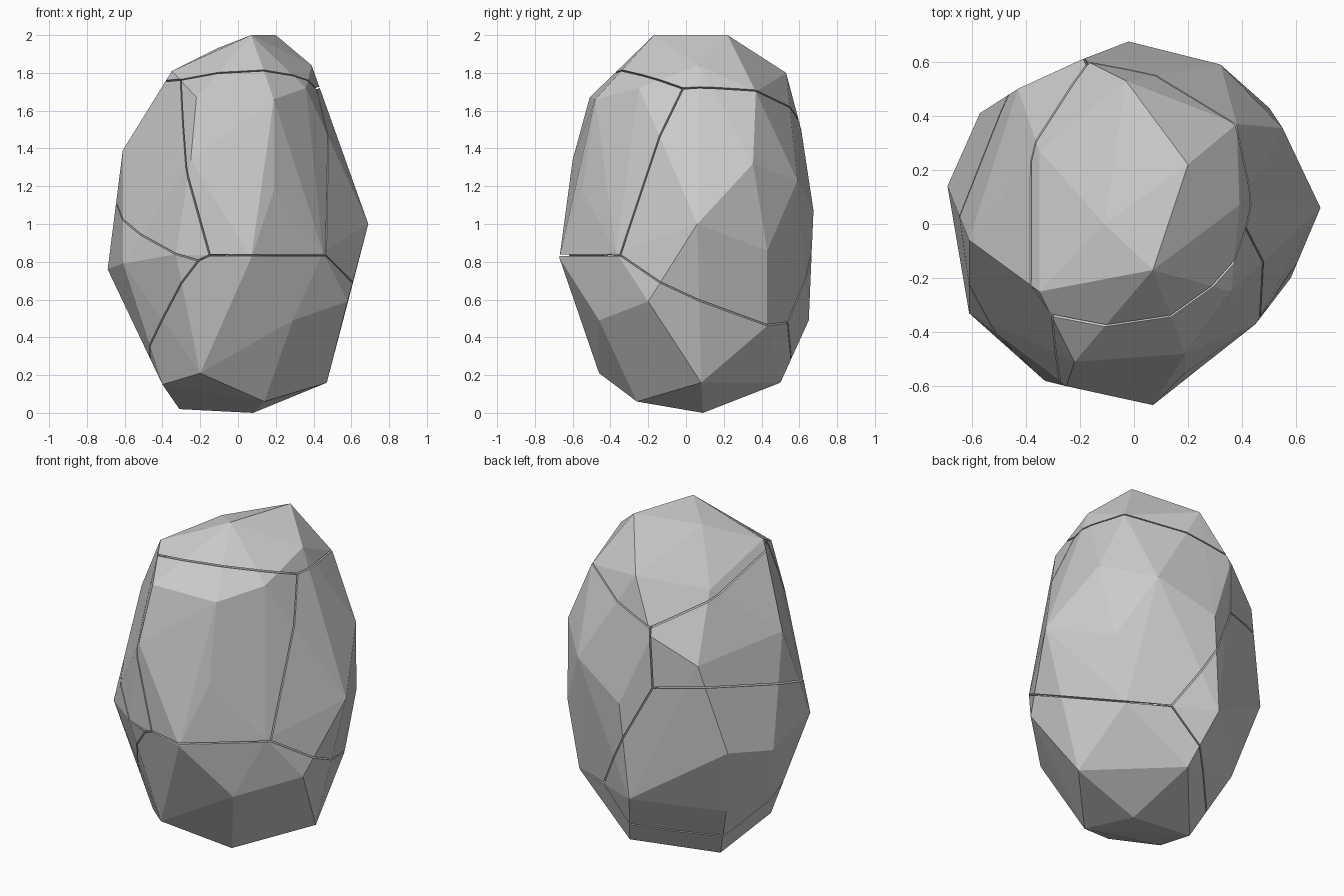
import bpy, bmesh
from mathutils import Vector

if "Cube" in bpy.data.objects:
    bpy.data.objects.remove(bpy.data.objects["Cube"])

# Corner points of the faceted boulder, from the crown down to the foot
CORNERS = [
    (.07, -.17, 2), (.20, .22, 2), (-.11, 0, 1.93), (-.35, -.25, 1.81), (.39, .07, 1.84),
    (-.03, .53, 1.8), (.36, -.25, 1.72), (.38, .37, 1.7), (-.35, .27, 1.7),
    (-.22, -.51, 1.67), (.19, -.48, 1.66), (-.19, .61, 1.5), (-.61, -.06, 1.39),
    (-.43, .5, 1.34), (-.25, -.6, 1.34), (.55, .355, 1.32), (.32, .59, 1.23),
    (.19, -.55, 1.18), (-.02, .675, 1.07), (.69, .06, 1), (.5, .43, .86),
    (.45, -.37, .85), (-.33, -.58, .84), (.07, -.67, .82), (-.57, .41, .81),
    (-.61, -.33, .79), (-.69, .14, .76), (.58, -.2, .59), (.29, -.46, .49),
    (-.07, .65, .49), (.42, .43, .46), (-.47, .28, .38), (-.2, -.46, .21),
    (.47, .08, .16), (.03, .5, .16), (-.4, -.25, .15), (.14, -.26, .06),
    (-.31, .11, .02), (.08, .09, 0),
]

# Centres of the fragments; cracks run halfway between neighbours
FRAGMENTS = {
    "rock_top": (0, .1, 2.15),
    "rock_front": (.1, -.25, 1.25),
    "rock_right": (.30, .10, 1.13),
    "rock_left_upper": (-.21, -.105, 1.155),
    "rock_left_lower": (-.29, 0, .825),
    "rock_base": (.1, -.25, .42),
}
HALF_GAP = .004


def hull():
    """Convex boulder through the corner points."""
    bm = bmesh.new()
    for c in CORNERS:
        bm.verts.new(c)
    res = bmesh.ops.convex_hull(bm, input=bm.verts[:])
    loose = {g for g in res["geom_interior"] + res["geom_unused"]
             if isinstance(g, bmesh.types.BMVert)}
    bmesh.ops.delete(bm, geom=list(loose), context='VERTS')
    return bm


def cut(bm, point, normal):
    """Trim everything beyond the plane and cap the opening."""
    bmesh.ops.bisect_plane(bm, geom=bm.verts[:] + bm.edges[:] + bm.faces[:], dist=1e-5,
                           plane_co=point, plane_no=normal, clear_outer=True)
    rim = [e for e in bm.edges if e.is_boundary]
    if rim:
        bmesh.ops.edgeloop_fill(bm, edges=rim)


# Split the boulder into tightly fitting fragments
for name, seed in FRAGMENTS.items():
    bm = hull()
    a = Vector(seed)
    for other, centre in FRAGMENTS.items():
        if other != name:
            b = Vector(centre)
            n = (b - a).normalized()
            cut(bm, (a + b) / 2 - n * HALF_GAP, n)
    bmesh.ops.recalc_face_normals(bm, faces=bm.faces[:])
    mesh = bpy.data.meshes.new(name)
    bm.to_mesh(mesh)
    bm.free()
    bpy.context.collection.objects.link(bpy.data.objects.new(name, mesh))
